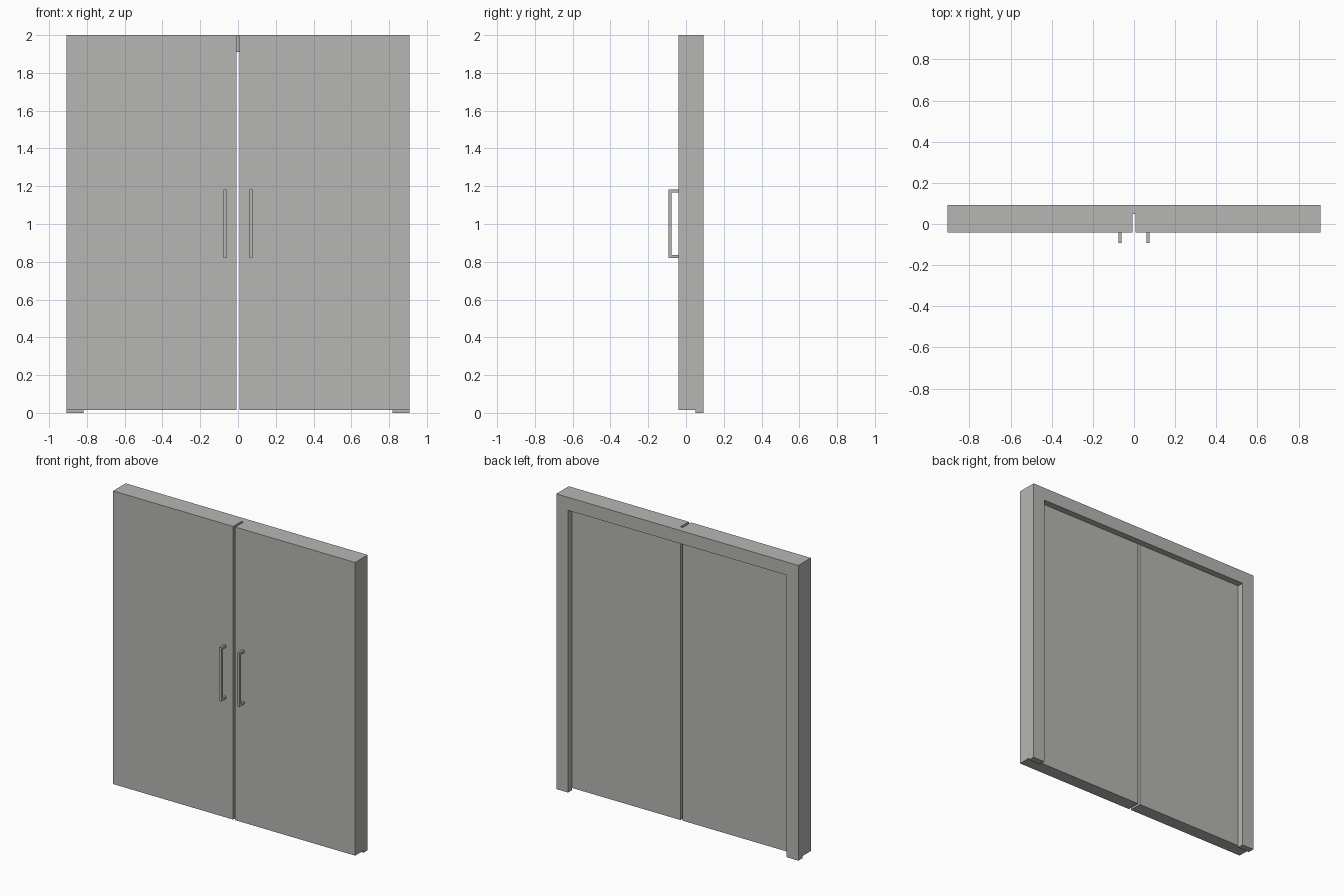
import bpy
import bmesh
from mathutils import Vector

cube = bpy.data.objects.get("Cube")
if cube:
    bpy.data.objects.remove(cube, do_unlink=True)

grey = bpy.data.materials.new("Door Grey")
grey.use_nodes = True
colour = (0.47, 0.47, 0.455, 1.0)
grey.diffuse_color = colour
grey.node_tree.nodes["Principled BSDF"].inputs["Base Color"].default_value = colour

HALF_WIDTH = 0.907
FRONT, SEAM, BACK = -0.041, 0.049, 0.093
LEAF_BOTTOM, TOP = 0.014, 2.0


def extrude_profile(name, points, direction):
    """Make a flat-faced solid by extruding a closed profile along a vector."""
    bm = bmesh.new()
    face = bm.faces.new([bm.verts.new(p) for p in points])
    result = bmesh.ops.extrude_face_region(bm, geom=[face])
    moved = [v for v in result["geom"] if isinstance(v, bmesh.types.BMVert)]
    bmesh.ops.translate(bm, verts=moved, vec=Vector(direction))
    bmesh.ops.recalc_face_normals(bm, faces=bm.faces)
    mesh = bpy.data.meshes.new(name)
    bm.to_mesh(mesh)
    bm.free()
    mesh.materials.append(grey)
    obj = bpy.data.objects.new(name, mesh)
    bpy.context.collection.objects.link(obj)
    return obj


# Door frame: an upside-down U behind the leaves
jamb, header, w = 0.819, 1.911, HALF_WIDTH
frame = [(-w, 0), (-w, TOP), (w, TOP), (w, 0),
         (jamb, 0), (jamb, header), (-jamb, header), (-jamb, 0)]
extrude_profile("door_frame", [(x, SEAM, z) for x, z in frame],
                (0, BACK - SEAM, 0))

# Handle profile: a C-shaped bar open towards the leaf
low, high, bar, tip = 0.819, 1.183, 0.016, -BACK
handle = [(FRONT, low), (tip, low), (tip, high), (FRONT, high),
          (FRONT, high - bar), (tip + bar, high - bar),
          (tip + bar, low + bar), (FRONT, low + bar)]

# One leaf and one handle on each side of the central gap
for side, sign in (("right", -1), ("left", 1)):
    inner, outer = sign * 0.008, sign * HALF_WIDTH
    leaf = [(inner, LEAF_BOTTOM), (outer, LEAF_BOTTOM),
            (outer, TOP), (inner, TOP)]
    extrude_profile(side + "_door_leaf", [(x, FRONT, z) for x, z in leaf],
                    (0, SEAM - FRONT, 0))
    extrude_profile(side + "_handle", [(sign * 0.06, y, z) for y, z in handle],
                    (sign * bar, 0, 0))
